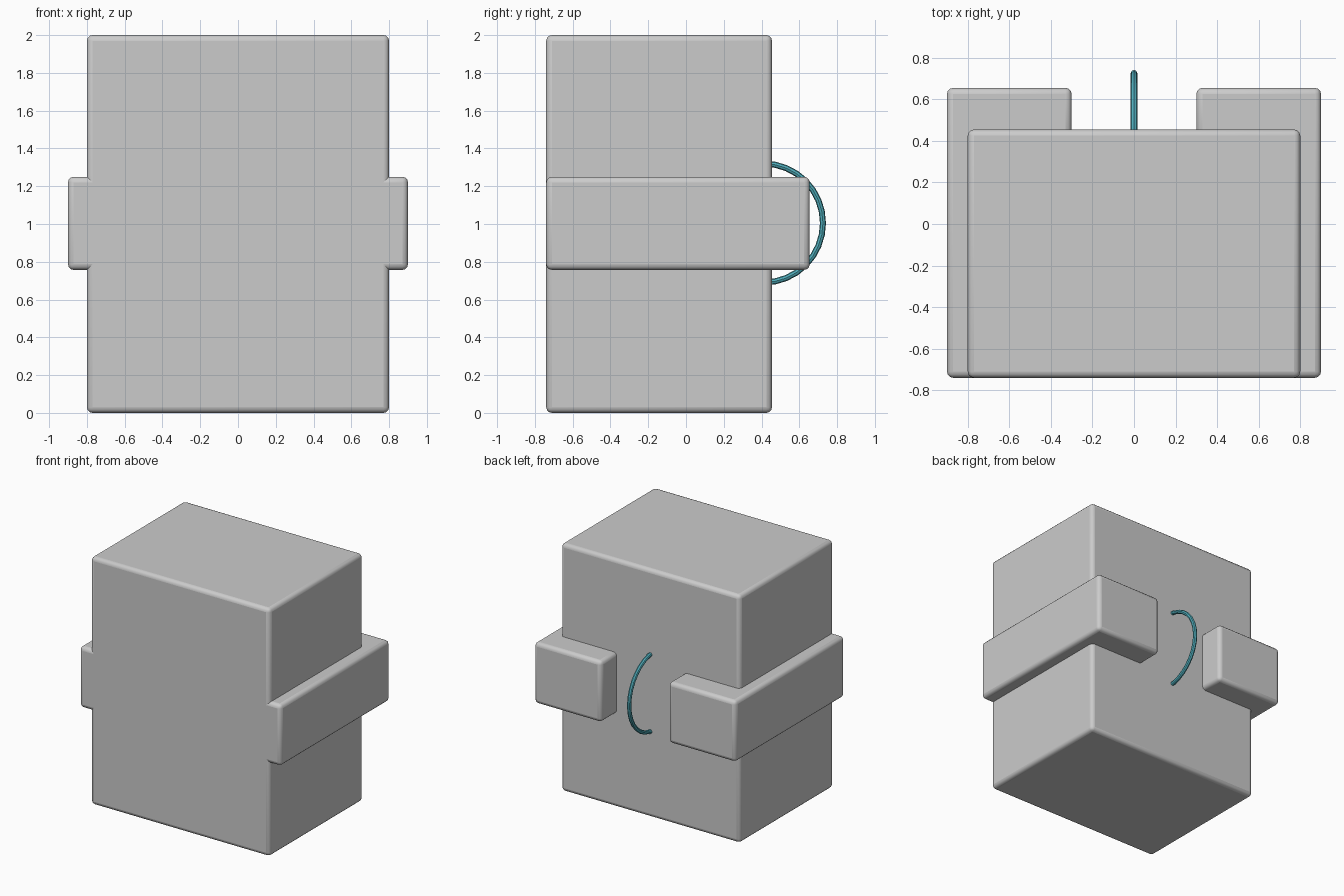
import bpy, bmesh, math

if "Cube" in bpy.data.objects:
    bpy.data.objects.remove(bpy.data.objects["Cube"])


def finish(ob, width=0.03):
    """Round the edges and shade smooth."""
    m = ob.modifiers.new("Bevel", "BEVEL")
    m.width = width
    m.segments = 3
    m.limit_method = 'ANGLE'
    bpy.ops.object.select_all(action='DESELECT')
    ob.select_set(True)
    bpy.context.view_layer.objects.active = ob
    bpy.ops.object.shade_smooth_by_angle(angle=math.radians(35))


def prism(name, outline, z0, z1):
    """Extrude an xy outline from z0 up to z1."""
    bm = bmesh.new()
    face = bm.faces.new([bm.verts.new((x, y, z0)) for x, y in outline])
    new = bmesh.ops.extrude_face_region(bm, geom=[face])["geom"]
    top = [v for v in new if isinstance(v, bmesh.types.BMVert)]
    bmesh.ops.translate(bm, verts=top, vec=(0, 0, z1 - z0))
    bmesh.ops.recalc_face_normals(bm, faces=bm.faces)
    me = bpy.data.meshes.new(name)
    bm.to_mesh(me)
    bm.free()
    ob = bpy.data.objects.new(name, me)
    bpy.context.collection.objects.link(ob)
    finish(ob)
    return ob


FRONT, BACK = -0.74, 0.455

# Main body
prism("body", [(-0.8, FRONT), (0.8, FRONT), (0.8, BACK), (-0.8, BACK)], 0, 2)

# L-shaped side brackets wrapping round to the back
for side, s in (("right", 1), ("left", -1)):
    pts = [(0.7, FRONT), (0.9, FRONT), (0.9, 0.655), (0.3, 0.655),
           (0.3, 0.4), (0.7, 0.4)]
    prism(side + "_bracket", [(s * x, y) for x, y in pts], 0.757, 1.25)

# Thin ring handle, half sunk in the back of the body
bpy.ops.mesh.primitive_torus_add(
    major_segments=32, minor_segments=8, major_radius=0.315,
    minor_radius=0.016, location=(0, 0.41, 1.005),
    rotation=(0, math.pi / 2, 0))
ring = bpy.context.object
ring.name = "back_loop"
bpy.ops.object.shade_smooth_by_angle(angle=math.radians(30))
mat = bpy.data.materials.new("teal")
mat.diffuse_color = (0.08, 0.42, 0.5, 1)
mat.use_nodes = True
mat.node_tree.nodes["Principled BSDF"].inputs["Base Color"].default_value = mat.diffuse_color
ring.data.materials.append(mat)
